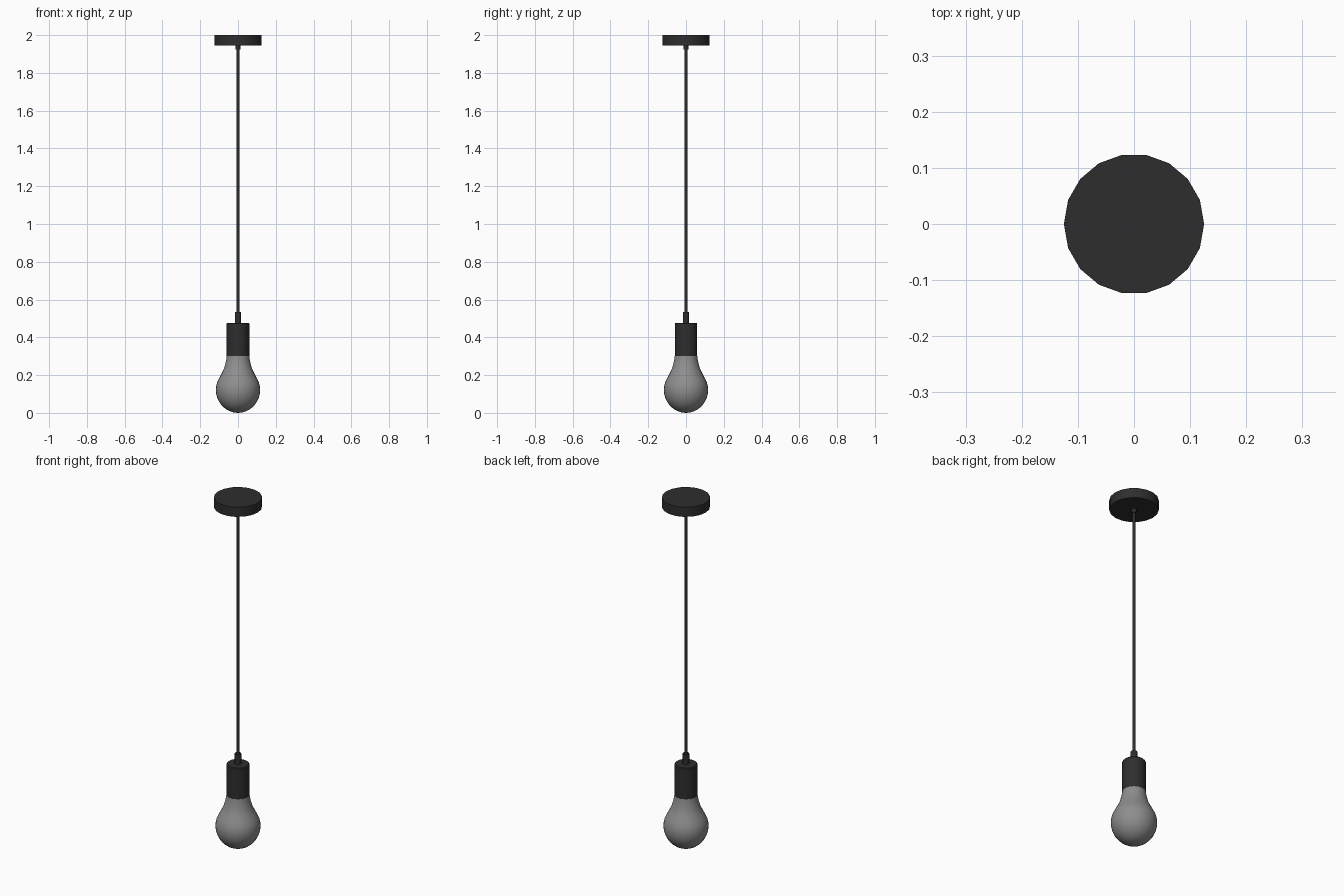
import bpy, bmesh, math

if "Cube" in bpy.data.objects:
    bpy.data.objects.remove(bpy.data.objects["Cube"])

def material(name, c):
    m = bpy.data.materials.new(name)
    m.diffuse_color = (c[0], c[1], c[2], 1)
    m.use_nodes = True
    m.node_tree.nodes["Principled BSDF"].inputs["Base Color"].default_value = m.diffuse_color
    return m

black = material("matte_black", (0.027, 0.027, 0.027))
glass = material("grey_glass", (0.27, 0.27, 0.27))

def lathe(name, profile, mat, sides=18, angle=30):
    """Revolve (radius, z) points, listed bottom to top, about the z axis."""
    bm = bmesh.new()
    rings = []
    for r, z in profile:
        if r == 0:
            rings.append([bm.verts.new((0, 0, z))] * sides)
        else:
            rings.append([bm.verts.new((r * math.cos(2 * math.pi * i / sides),
                                        r * math.sin(2 * math.pi * i / sides), z))
                          for i in range(sides)])
    for low, high in zip(rings, rings[1:]):
        for i in range(sides):
            j = (i + 1) % sides
            corners = list(dict.fromkeys([low[i], low[j], high[j], high[i]]))
            bm.faces.new(corners)
    # cap open ends
    if profile[0][0] > 0:
        bm.faces.new(rings[0][::-1])
    if profile[-1][0] > 0:
        bm.faces.new(rings[-1])
    me = bpy.data.meshes.new(name)
    bm.to_mesh(me)
    bm.free()
    me.materials.append(mat)
    ob = bpy.data.objects.new(name, me)
    bpy.context.collection.objects.link(ob)
    bpy.ops.object.select_all(action='DESELECT')
    ob.select_set(True)
    bpy.context.view_layer.objects.active = ob
    bpy.ops.object.shade_smooth_by_angle(angle=math.radians(angle))
    return ob

# Ceiling plate and the small grip under it
lathe("ceiling_plate", [(0.125, 1.945), (0.125, 2.0)], black)
lathe("cord_grip_top", [(0.013, 1.925), (0.013, 1.946)], black, 12, 40)

# Hanging cord
lathe("cord", [(0.008, 0.53), (0.008, 1.93)], black, 12, 40)

# Lamp holder with strain relief
lathe("cord_grip_bottom", [(0.017, 0.47), (0.017, 0.535)], black, 12, 40)
lathe("socket", [(0.06, 0.30), (0.06, 0.472), (0.056, 0.477)], black)

# Bulb: round globe blending into a concave neck
R, CZ = 0.117, 0.122
globe = [(0, 0.005)] + [(R * math.cos(math.radians(a)), CZ + R * math.sin(math.radians(a)))
                        for a in range(-80, 31, 10)]
neck = [(0.091, 0.200), (0.081, 0.220), (0.072, 0.242), (0.066, 0.265),
        (0.062, 0.285), (0.060, 0.300), (0.050, 0.306)]
bulb = lathe("bulb", globe + neck, glass, 36, 40)
for v in bulb.data.vertices:
    if v.co.z < 0.122:
        v.co.z = 0.122 - (0.122 - v.co.z) * 0.122 / 0.117  # reach the floor
